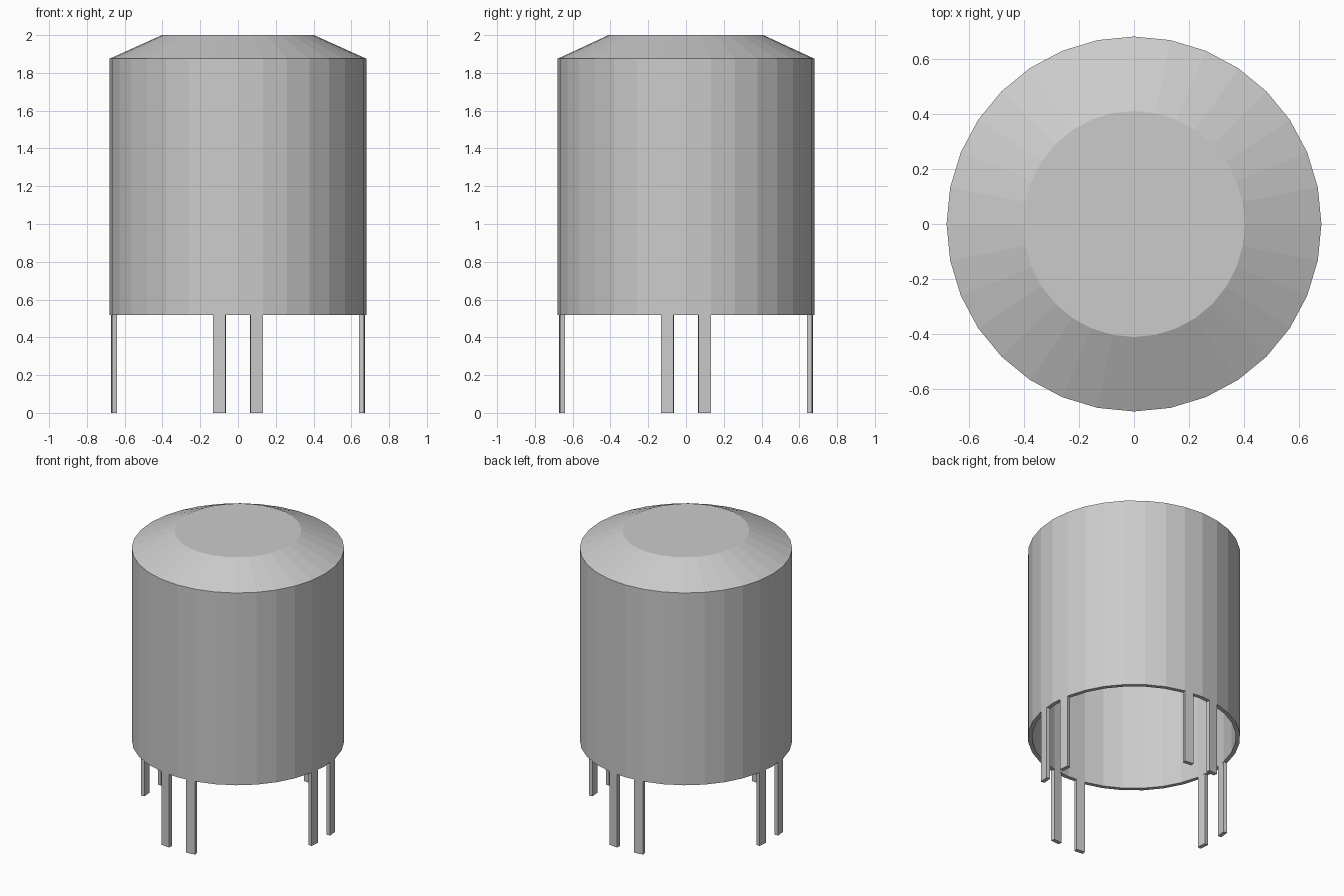
import bpy, bmesh
from math import sin, cos, tau
from mathutils import Vector

if "Cube" in bpy.data.objects:
    bpy.data.objects.remove(bpy.data.objects["Cube"])

SIDES = 32
R_OUT, R_IN = 0.68, 0.653
Z_RIM, Z_SHOULDER, Z_TOP = 0.517, 1.875, 2.0


def finish(name, bm):
    bmesh.ops.recalc_face_normals(bm, faces=bm.faces)
    mesh = bpy.data.meshes.new(name)
    bm.to_mesh(mesh)
    bm.free()
    obj = bpy.data.objects.new(name, mesh)
    bpy.context.collection.objects.link(obj)
    return obj


def corner(radius, i):
    a = tau * i / SIDES
    return Vector((radius * cos(a), radius * sin(a), 0))


# Hollow tank shell: open bottom, sloped shoulder, flat top
bm = bmesh.new()
rings = []
for rx, ry, z in [(R_OUT, R_OUT, Z_RIM), (R_OUT, R_OUT, Z_SHOULDER), (0.402, 0.41, Z_TOP)]:
    rings.append([bm.verts.new((rx * cos(tau * i / SIDES), ry * sin(tau * i / SIDES), z))
                  for i in range(SIDES)])
for low, high in zip(rings, rings[1:]):
    for i in range(SIDES):
        j = (i + 1) % SIDES
        bm.faces.new((low[i], low[j], high[j], high[i]))
bm.faces.new(rings[-1])
tank = finish("tank_shell", bm)
wall = tank.modifiers.new("wall", 'SOLIDIFY')
wall.thickness = R_OUT - R_IN
wall.offset = -1
wall.use_even_offset = True


# Legs: the outer half of the two wall facets beside each axis, pulled down
def leg(name, start, step):
    footprint = []
    for r in (R_OUT, R_IN):
        a, b = corner(r, start), corner(r, start + step)
        half = [a.lerp(b, 0.5), b]
        footprint += half if r == R_OUT else half[::-1]
    bm = bmesh.new()
    base = bm.faces.new([bm.verts.new(p) for p in footprint])
    ext = bmesh.ops.extrude_face_region(bm, geom=[base], use_keep_orig=True)
    top = [v for v in ext["geom"] if isinstance(v, bmesh.types.BMVert)]
    bmesh.ops.translate(bm, verts=top, vec=(0, 0, Z_RIM))
    finish(name, bm)


for k, side in enumerate(("right", "back", "left", "front")):
    leg(side + "_leg_a", k * SIDES // 4, 1)
    leg(side + "_leg_b", k * SIDES // 4, -1)
